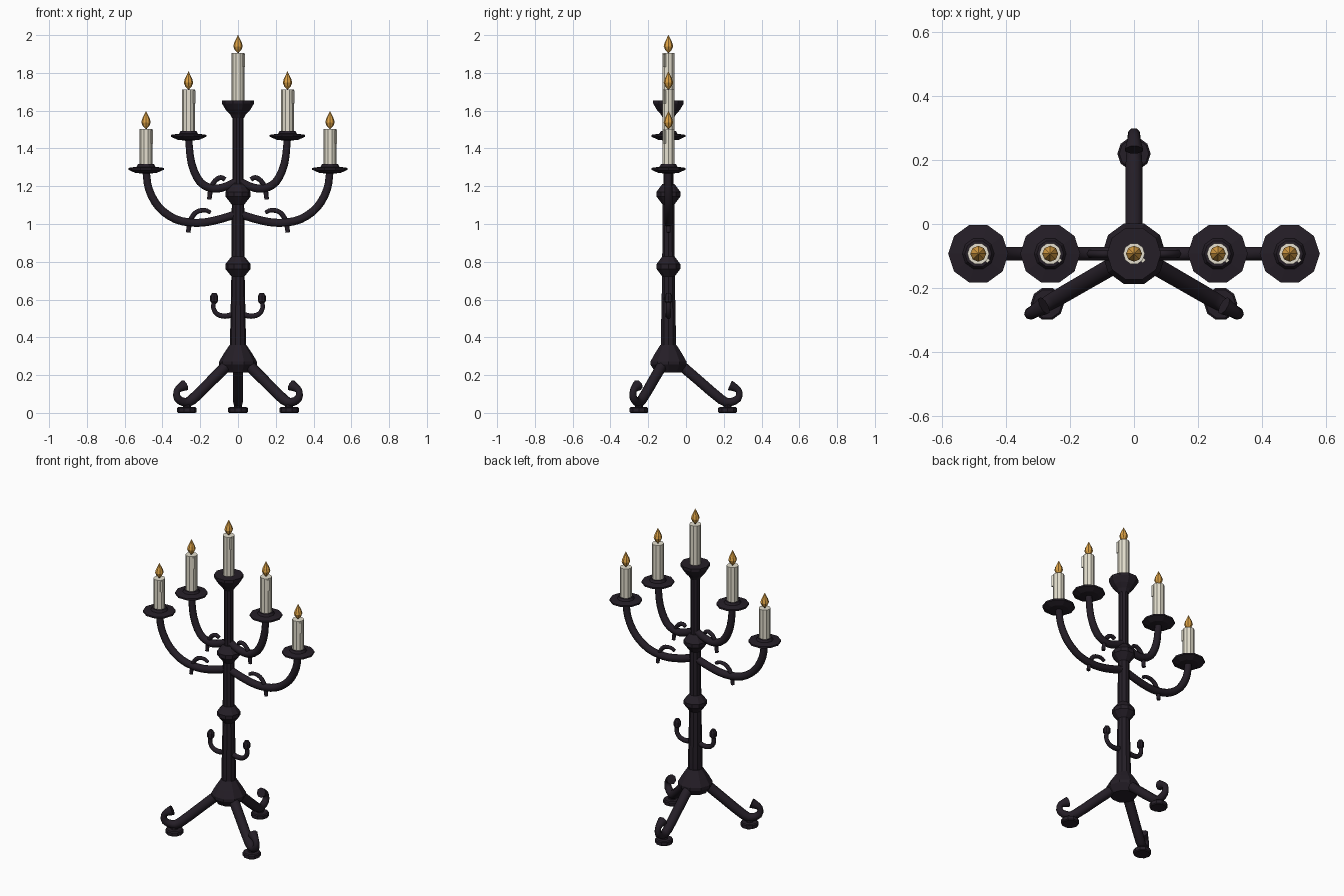
import bpy, bmesh
from math import sin, cos, pi, radians
from mathutils import Vector

if "Cube" in bpy.data.objects:
    bpy.data.objects.remove(bpy.data.objects["Cube"])

CY = -0.093  # the stem stands slightly in front of the origin


def material(name, rgb):
    m = bpy.data.materials.new(name)
    m.diffuse_color = (*rgb, 1)
    m.use_nodes = True
    m.node_tree.nodes["Principled BSDF"].inputs["Base Color"].default_value = m.diffuse_color
    return m


IRON = material("dark_iron", (0.018, 0.013, 0.02))
WAX = material("wax", (0.78, 0.74, 0.62))
FLAME = material("flame", (0.72, 0.36, 0.06))


def skin(name, rings, mat, smooth=False):
    """Bridge a series of equal rings, cap both ends."""
    bm = bmesh.new()
    vs = [[bm.verts.new(p) for p in ring] for ring in rings]
    n = len(vs[0])
    for a, b in zip(vs, vs[1:]):
        for i in range(n):
            f = bm.faces.new((a[i], a[(i + 1) % n], b[(i + 1) % n], b[i]))
            f.smooth = smooth
    bm.faces.new(vs[0])
    bm.faces.new(vs[-1])
    bmesh.ops.recalc_face_normals(bm, faces=bm.faces)
    me = bpy.data.meshes.new(name)
    bm.to_mesh(me)
    bm.free()
    me.materials.append(mat)
    ob = bpy.data.objects.new(name, me)
    bpy.context.collection.objects.link(ob)
    return ob


def lathe(name, profile, mat=IRON, x=0, y=CY, z=0, n=10):
    rings = [[(x + r * cos(2 * pi * i / n), y + r * sin(2 * pi * i / n), z + h)
              for i in range(n)] for r, h in profile]
    return skin(name, rings, mat)


def spline(pts, steps):
    """Catmull-Rom through the points."""
    p = [Vector(q) for q in pts]
    p = [2 * p[0] - p[1]] + p + [2 * p[-1] - p[-2]]
    out = []
    for a, b, c, d in zip(p, p[1:], p[2:], p[3:]):
        for k in range(steps):
            t = k / steps
            out.append(0.5 * (2 * b + (c - a) * t + (2 * a - 5 * b + 4 * c - d) * t * t
                              + (3 * b - a - 3 * c + d) * t ** 3))
    return out + [p[-2]]


def tube(name, pts, angle, steps=3, n=8):
    """Sweep (radial distance, height, tube radius) points in a vertical plane."""
    path = spline(pts, steps)
    out, up = Vector((cos(angle), sin(angle), 0)), Vector((0, 0, 1))
    side = out.cross(up)
    rings = []
    for i, p in enumerate(path):
        d = path[min(i + 1, len(path) - 1)] - path[max(i - 1, 0)]
        t = (out * d.x + up * d.y).normalized()
        nrm = t.cross(side)
        c = Vector((0, CY, 0)) + out * p.x + up * p.y
        rings.append([c + p.z * (side * cos(2 * pi * (k + .5) / n) + nrm * sin(2 * pi * (k + .5) / n))
                      for k in range(n)])
    return skin(name, rings, IRON, True)


# Stem with leg collar and two knobs
lathe("stem", [(.042, .3), (.042, .4), (.035, .74), (.033, 1.1), (.028, 1.2), (.028, 1.6)])
lathe("leg_collar", [(.072, .215), (.1, .255), (.1, .272), (.075, .315), (.045, .36)])
for h in (.775, 1.158):
    lathe("stem_knob", [(.033, -.055), (.067, -.012), (.067, .012), (.033, .055)], z=h)
lathe("centre_cup", [(.03, 1.56), (.042, 1.58), (.065, 1.605), (.085, 1.638), (.085, 1.655)])

# Three legs with curled toes on round pads
for k in range(3):
    a = radians(90 + 120 * k)
    tube("leg", [(.04, .275, .03), (.16, .172, .029), (.28, .07, .028), (.325, .056, .024),
                 (.368, .075, .021), (.375, .108, .018), (.362, .128, .02), (.325, .146, .03)], a, 2)
    px, py = .313 * cos(a), CY + .313 * sin(a)
    lathe("foot_pad", [(.046, 0), (.052, .005), (.052, .025), (.046, .03)], x=px, y=py)
    lathe("foot_neck", [(.022, .025), (.018, .06)], x=px, y=py, n=8)

# Arms, tendrils and small hooks, mirrored left and right
for a in (0, pi):
    tube("lower_arm", [(0, 1.055, .023), (.117, 1.02, .023), (.22, 1.006, .023), (.33, 1.025, .023),
                       (.42, 1.09, .023), (.472, 1.185, .022), (.487, 1.285, .021)], a)
    tube("upper_arm", [(0, 1.23, .023), (.06, 1.2, .023), (.13, 1.187, .023), (.2, 1.222, .023),
                       (.246, 1.32, .022), (.262, 1.455, .02)], a)
    tube("lower_tendril", [(.264, .955, .012), (.252, 1.02, .013), (.22, 1.063, .013),
                           (.175, 1.073, .012), (.145, 1.06, .01)], a, n=6)
    tube("upper_tendril", [(.152, 1.13, .012), (.143, 1.19, .013), (.12, 1.23, .013),
                           (.09, 1.246, .013), (.068, 1.235, .012)], a, n=6)
    tube("stem_hook", [(.02, .522, .016), (.07, .512, .015), (.11, .523, .014),
                       (.13, .555, .013), (.126, .6, .012)], a)
    lathe("hook_tip", [(.012, .58), (.021, .592), (.021, .618), (.012, .634)],
          x=.126 * cos(a), n=8)

# Drip pans, candles, wax drips and flames: (x, candle base, candle top)
spots = [(0, 1.64, 1.905)]
for s in (-1, 1):
    spots += [(s * .262, 1.46, 1.712), (s * .487, 1.285, 1.502)]
for x, base, top in spots:
    if x:
        lathe("drip_pan", [(.022, -.018), (.058, -.014), (.094, .002), (.094, .012),
                           (.05, .018), (.042, .032)], x=x, z=base)
    lathe("candle", [(.034, base), (.034, top)], WAX, x=x)
    lathe("wax_drip", [(.009, top - .075), (.009, top - .006)], WAX,
          x=x + .028, y=CY - .02, n=4)
    lathe("wick", [(.004, top - .005), (.004, top + .02)], IRON, x=x, n=5)
    lathe("candle_flame", [(.005, .004), (.018, .018), (.025, .036), (.02, .055),
                           (.01, .076), (.001, .095)], FLAME, x=x, z=top, n=8)
